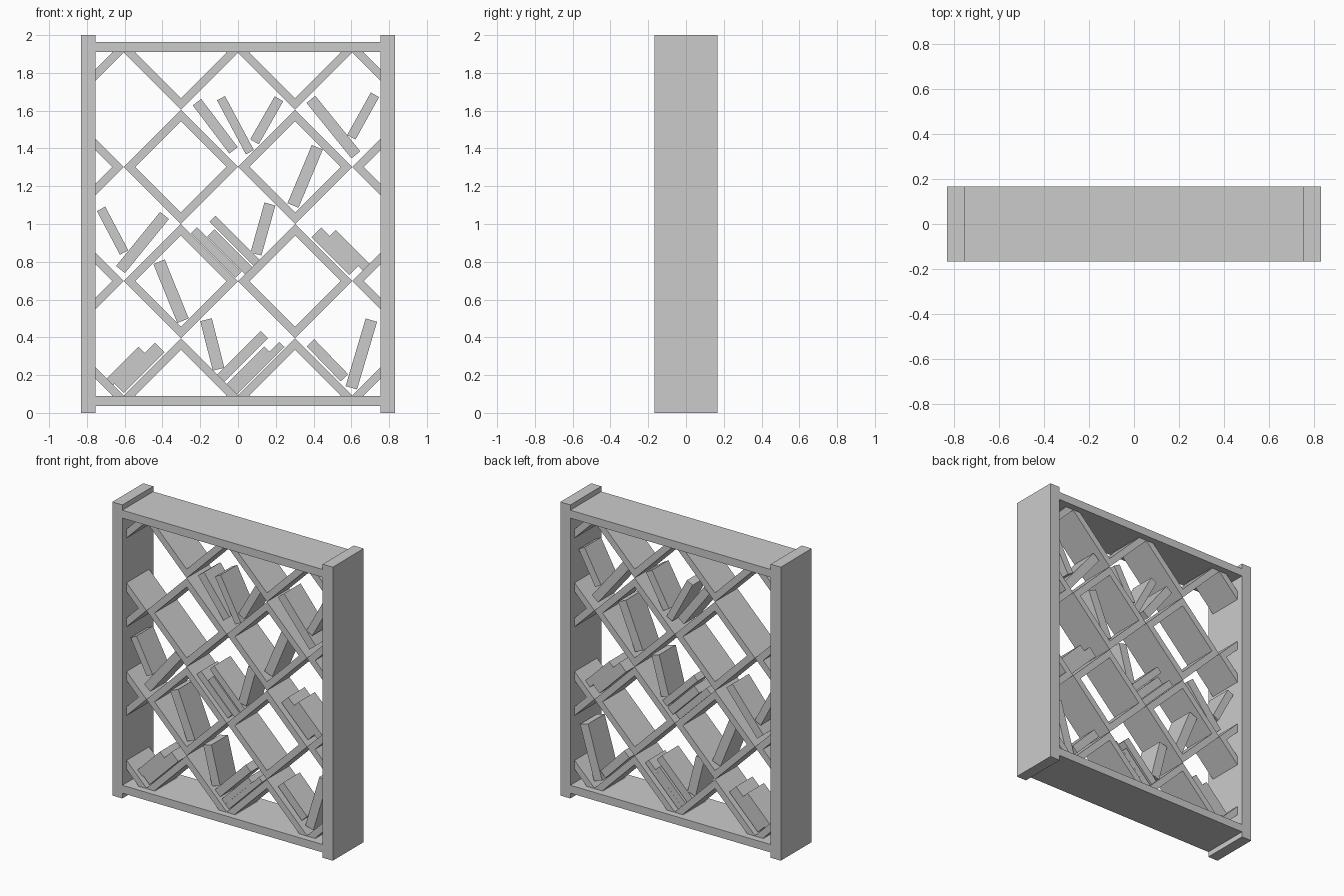
import bpy, bmesh, math
from mathutils import Vector

if "Cube" in bpy.data.objects:
    bpy.data.objects.remove(bpy.data.objects["Cube"])

DEPTH = 0.333          # frame depth
LATTICE_D = 0.242      # lattice depth, slightly recessed
BOOK_D = 0.178
R = 0.3025             # half diagonal of a diamond cell
WALL, LOW, HIGH = 0.755, 0.09, 1.91


def finish(bm, name):
    bmesh.ops.recalc_face_normals(bm, faces=bm.faces)
    me = bpy.data.meshes.new(name)
    bm.to_mesh(me)
    bm.free()
    ob = bpy.data.objects.new(name, me)
    bpy.context.collection.objects.link(ob)
    return ob


def box(name, centre, size, tilt=0.0):
    bm = bmesh.new()
    bmesh.ops.create_cube(bm, size=1)
    bmesh.ops.scale(bm, vec=size, verts=bm.verts)
    ob = finish(bm, name)
    ob.location = centre
    ob.rotation_euler.y = tilt
    return ob


def diamond(name, cx, cz, thick=0.061):
    """Hollow diamond profile, trimmed to the frame, then extruded in depth."""
    bm = bmesh.new()
    dirs = [(1, 0), (0, 1), (-1, 0), (0, -1)]
    y = -LATTICE_D / 2
    outer = [bm.verts.new((cx + R * a, y, cz + R * b)) for a, b in dirs]
    r = R - thick
    inner = [bm.verts.new((cx + r * a, y, cz + r * b)) for a, b in dirs]
    for i in range(4):
        j = (i + 1) % 4
        bm.faces.new((outer[i], outer[j], inner[j], inner[i]))
    for co, no in (((WALL, 0, 0), (1, 0, 0)), ((-WALL, 0, 0), (-1, 0, 0)),
                   ((0, 0, HIGH), (0, 0, 1)), ((0, 0, LOW), (0, 0, -1))):
        bmesh.ops.bisect_plane(bm, geom=bm.verts[:] + bm.edges[:] + bm.faces[:],
                               plane_co=co, plane_no=no, clear_outer=True)
    ext = bmesh.ops.extrude_face_region(bm, geom=bm.faces[:], use_keep_orig=True)
    moved = [v for v in ext["geom"] if isinstance(v, bmesh.types.BMVert)]
    bmesh.ops.translate(bm, vec=(0, LATTICE_D, 0), verts=moved)
    return finish(bm, name)


def book(name, x1, z1, x2, z2, thick):
    """Book whose spine midline runs from (x1, z1) to (x2, z2)."""
    d = Vector((x1 - x2, z1 - z2))
    return box(name, ((x1 + x2) / 2, 0, (z1 + z2) / 2),
               (thick, BOOK_D, d.length), math.atan2(d.x, d.y))


# Outer frame
for side, s in (("left", -1), ("right", 1)):
    box(side + "_post", (s * 0.793, 0, 1.0), (0.076, DEPTH, 2.0))
box("bottom_rail", (0, 0, 0.063), (2 * WALL, DEPTH, 0.054))
box("top_rail", (0, 0, 1.937), (2 * WALL, DEPTH, 0.054))

# Diamond lattice
for i in range(4):
    for k in range(4):
        diamond("lattice_diamond", (i - 1.5) * 2 * R, 1.0 + (k - 1.5) * 2 * R)

# Leaning books
leaning = [
    (-.217, 1.645, -.024, 1.39, .056), (-.09, 1.666, .063, 1.38, .048),
    (.217, 1.663, .087, 1.435, .052), (.386, 1.66, .624, 1.366, .06),
    (.725, 1.684, .60, 1.459, .05), (.42, 1.406, .291, 1.098, .063),
    (-.725, 1.08, -.603, .849, .05), (-.389, 1.045, -.622, .759, .06),
    (.169, 1.106, .095, .841, .06), (-.418, .80, -.291, .488, .065),
    (-.169, .493, -.103, .231, .063), (.706, .491, .60, .133, .063),
]
for b in leaning:
    book("leaning_book", *b)

# Books stacked flat on the sloping boards
stacked = [
    (.384, .371, .563, .186, .055),
    (-.233, .967, .002, .732, .045), (-.143, .953, .06, .75, .055),
    (-.135, 1.028, .102, .791, .045),
    (.415, .955, .615, .755, .072), (.5, .95, .685, .765, .05),
    (-.414, .346, -.63, .13, .072), (-.509, .333, -.684, .158, .049),
    (.2325, .3625, -.03, .10, .037), (.1525, .3375, -.0625, .1225, .04),
    (.1395, .4145, -.0975, .1775, .055),
]
for b in stacked:
    book("stacked_book", *b)
